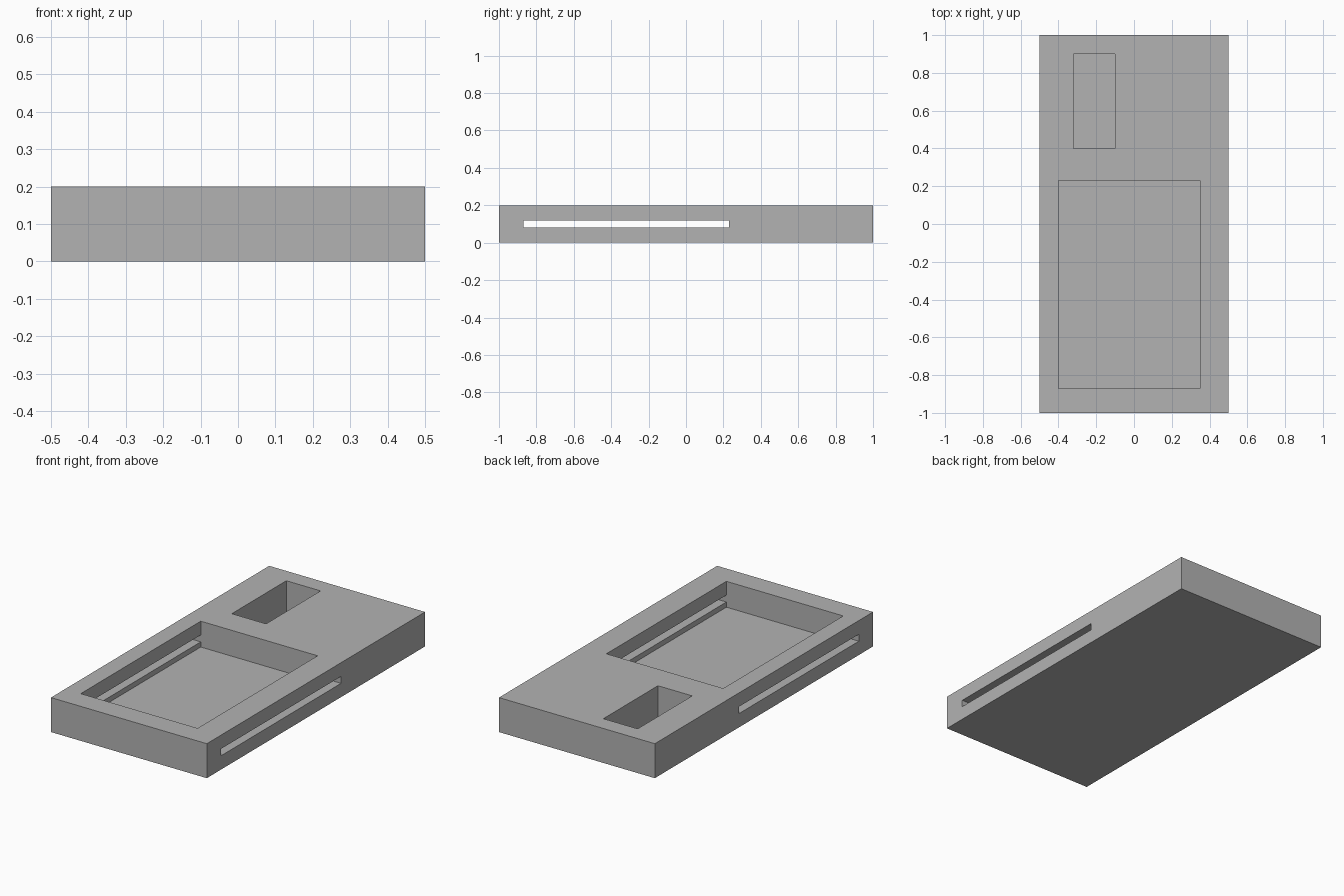
import bpy

# Remove the default object
cube = bpy.data.objects.get("Cube")
if cube:
    bpy.data.objects.remove(cube, do_unlink=True)

# Single grey material
grey = bpy.data.materials.new("plain grey")
grey.use_nodes = True
colour = (0.45, 0.45, 0.45, 1)
grey.diffuse_color = colour
grey.node_tree.nodes["Principled BSDF"].inputs["Base Color"].default_value = colour


def box(name, x, y, z):
    """Box spanning the given (low, high) ranges."""
    spans = (x, y, z)
    bpy.ops.mesh.primitive_cube_add(size=1, location=[(a + b) / 2 for a, b in spans])
    obj = bpy.context.object
    obj.name = name
    obj.scale = [b - a for a, b in spans]
    bpy.ops.object.transform_apply(location=True, rotation=False, scale=True)
    obj.data.materials.append(grey)
    return obj


# Solid slab
tray = box("tray_body", (-0.5, 0.5), (-1, 1), (0, 0.2))

# Large pocket, small deep pocket, and the slot running through both sides
pocket_y = (-0.87, 0.23)
cutters = [
    box("large_pocket_cutter", (-0.4, 0.35), pocket_y, (0.05, 0.3)),
    box("small_pocket_cutter", (-0.32, -0.1), (0.4, 0.9), (0.02, 0.3)),
    box("side_slot_cutter", (-0.6, 0.6), pocket_y, (0.08, 0.12)),
]

# Cut each one out, then drop the helpers
for cutter in cutters:
    cut = tray.modifiers.new(cutter.name, "BOOLEAN")
    cut.operation = "DIFFERENCE"
    cut.solver = "EXACT"
    cut.object = cutter
    bpy.context.view_layer.objects.active = tray
    bpy.ops.object.modifier_apply(modifier=cut.name)
    bpy.data.objects.remove(cutter, do_unlink=True)
